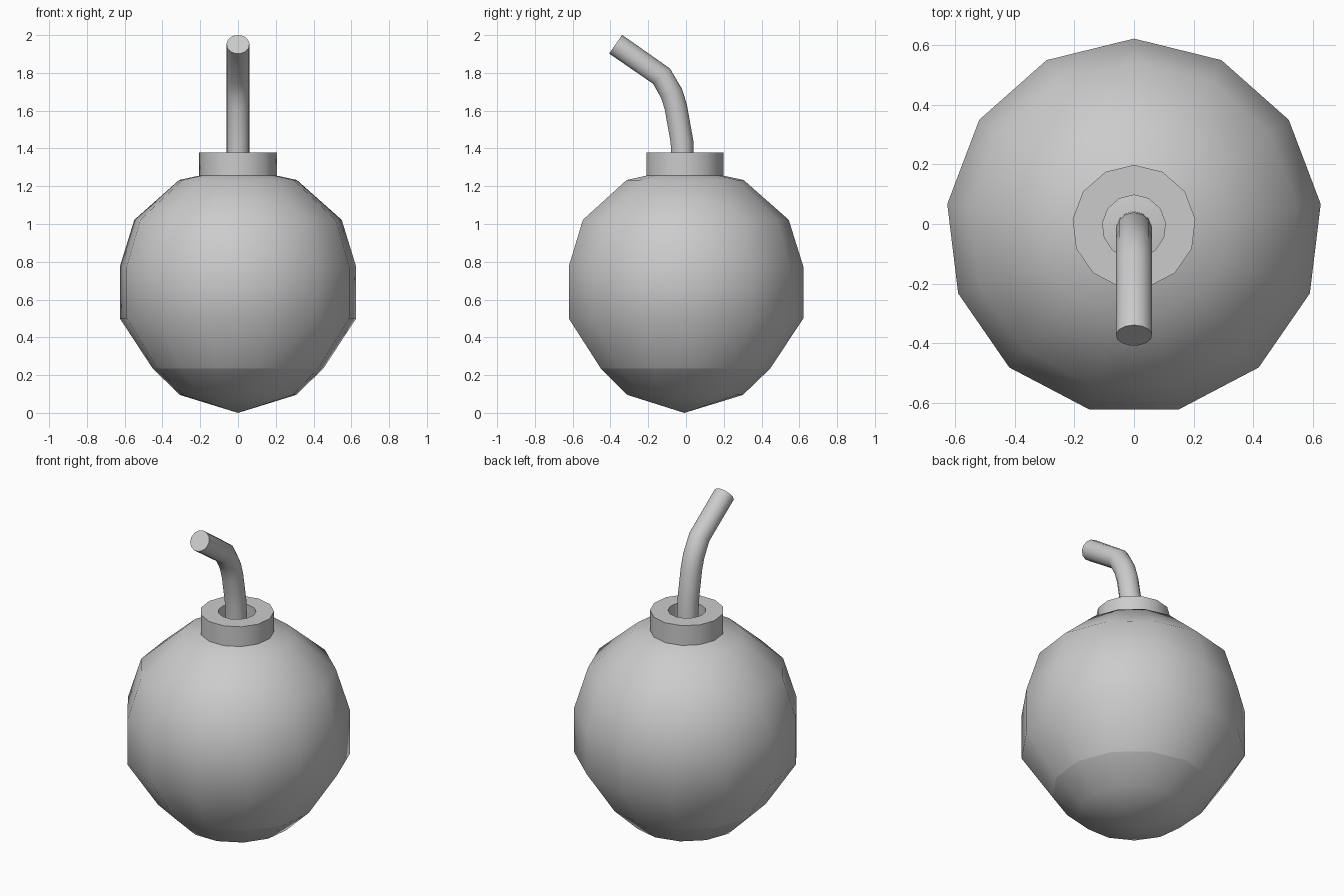
import bpy, bmesh
from math import sin, cos, pi
from mathutils import Vector

if "Cube" in bpy.data.objects:
    bpy.data.objects.remove(bpy.data.objects["Cube"])

SIDES = 13
AXIS_Y = -0.009


def loft(name, rings, closed=False, sharp_ring=None, angle=0.7):
    """Skin a list of rings; a ring of one point is a pole."""
    bm = bmesh.new()
    vs = [[bm.verts.new(p) for p in ring] for ring in rings]
    pairs = list(zip(vs, vs[1:])) + ([(vs[-1], vs[0])] if closed else [])
    for a, b in pairs:
        for i in range(SIDES):
            j = (i + 1) % SIDES
            if len(a) == 1:
                bm.faces.new((a[0], b[j], b[i]))
            elif len(b) == 1:
                bm.faces.new((a[i], a[j], b[0]))
            else:
                bm.faces.new((a[i], a[j], b[j], b[i]))
    if not closed:
        for ring in (vs[0], vs[-1]):
            if len(ring) > 1:
                bm.faces.new(ring)
    bmesh.ops.recalc_face_normals(bm, faces=bm.faces)
    for f in bm.faces:
        f.smooth = True
    for e in bm.edges:
        e.smooth = e.calc_face_angle(0) < angle
    if sharp_ring is not None:
        ring = set(vs[sharp_ring])
        for e in bm.edges:
            if e.verts[0] in ring and e.verts[1] in ring:
                e.smooth = False
    mesh = bpy.data.meshes.new(name)
    bm.to_mesh(mesh)
    bm.free()
    obj = bpy.data.objects.new(name, mesh)
    bpy.context.collection.objects.link(obj)
    return obj


def circle(r, z):
    if r == 0:
        return [(0, AXIS_Y, z)]
    return [(r * cos(pi / 2 + 2 * pi * i / SIDES),
             AXIS_Y + r * sin(pi / 2 + 2 * pi * i / SIDES), z) for i in range(SIDES)]


# Faceted round body
body = [(0, 0), (0.31, 0.095), (0.455, 0.235), (0.63, 0.50), (0.63, 0.775),
        (0.553, 1.022), (0.314, 1.233), (0, 1.30)]
loft("body", [circle(r, z) for r, z in body], sharp_ring=2)

# Collar ring with a hole for the fuse
collar = [(0.207, 1.255), (0.207, 1.378), (0.106, 1.378), (0.106, 1.255)]
loft("collar", [circle(r, z) for r, z in collar], closed=True)

# Bent fuse: circular rings square to a path in the YZ plane
path = [Vector((0, y, z)) for y, z in
        [(-0.018, 1.25), (-0.022, 1.435), (-0.055, 1.62), (-0.077, 1.69),
         (-0.13, 1.782), (-0.373, 1.951)]]
rings = []
for i, p in enumerate(path):
    before = (p - path[i - 1]).normalized() if i else Vector()
    after = (path[i + 1] - p).normalized() if i + 1 < len(path) else Vector()
    t = (before + after).normalized()
    side, up = Vector((1, 0, 0)), Vector((0, t.z, -t.y))
    rings.append([p + 0.061 * (side * cos(2 * pi * k / SIDES + pi / 2)
                               + up * sin(2 * pi * k / SIDES + pi / 2))
                  for k in range(SIDES)])
loft("fuse", rings)
